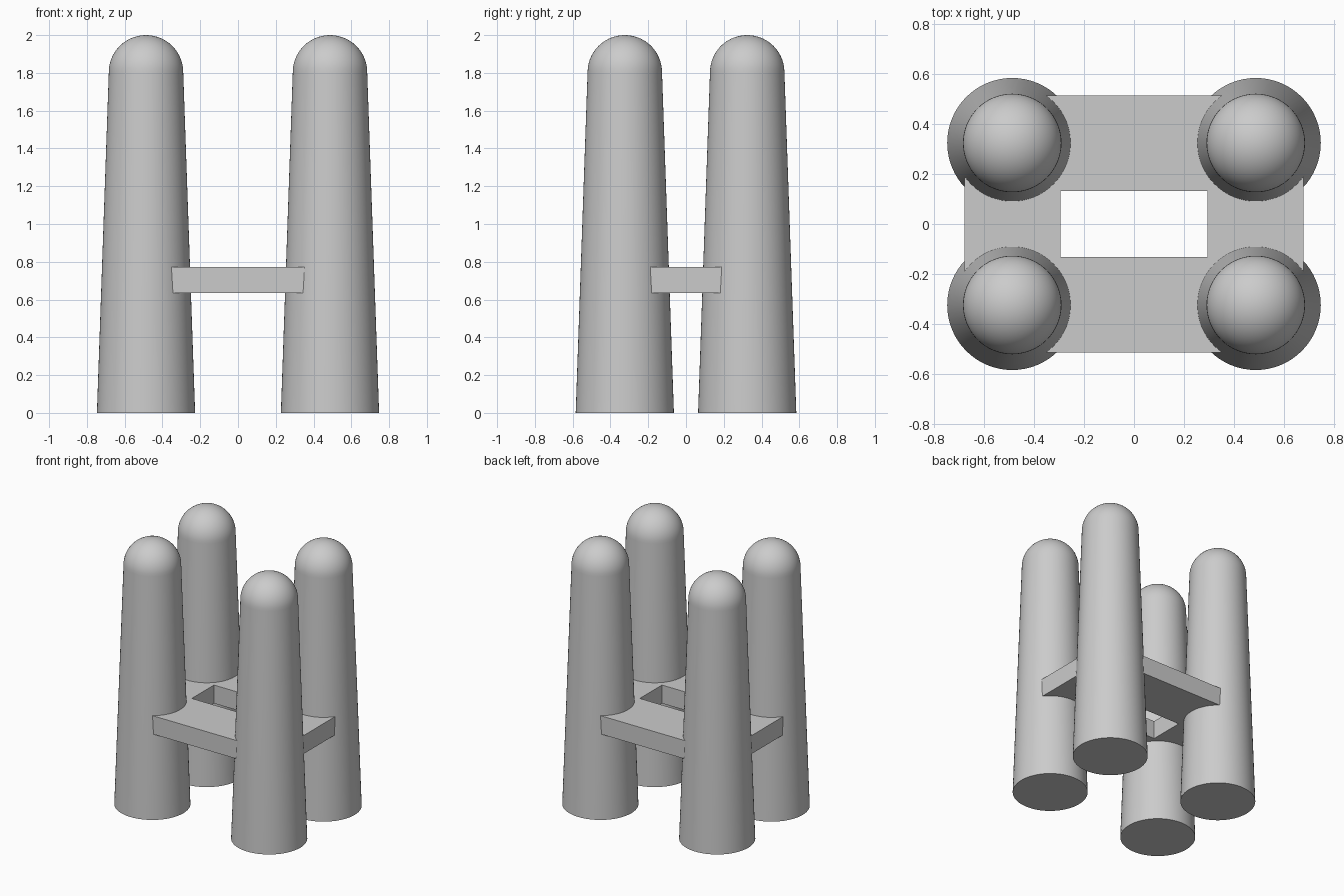
import bpy, bmesh, math

if "Cube" in bpy.data.objects:
    bpy.data.objects.remove(bpy.data.objects["Cube"])

CX, CY = 0.487, 0.324          # column centre offsets
SEGMENTS = 64

grey = bpy.data.materials.new("light_grey")
grey.diffuse_color = (0.6, 0.6, 0.6, 1)
grey.use_nodes = True
grey.node_tree.nodes["Principled BSDF"].inputs["Base Color"].default_value = grey.diffuse_color


def make_object(name, bm):
    bmesh.ops.recalc_face_normals(bm, faces=bm.faces)
    mesh = bpy.data.meshes.new(name)
    bm.to_mesh(mesh)
    bm.free()
    mesh.materials.append(grey)
    obj = bpy.data.objects.new(name, mesh)
    bpy.context.collection.objects.link(obj)
    return obj


def column(name, x, y):
    # Tapered shaft with a rounded cap, lathed from one profile
    profile = [(0, 0), (0.26, 0)]
    steps = 14
    for i in range(steps + 1):
        a = math.pi / 2 * i / steps
        profile.append((0.197 * math.cos(a), 1.804 + 0.196 * math.sin(a)))
    profile[-1] = (0, 2)
    bm = bmesh.new()
    verts = [bm.verts.new((r, 0, z)) for r, z in profile]
    edges = [bm.edges.new(pair) for pair in zip(verts, verts[1:])]
    bmesh.ops.spin(bm, geom=verts + edges, cent=(0, 0, 0), axis=(0, 0, 1),
                   angle=2 * math.pi, steps=SEGMENTS)
    bmesh.ops.remove_doubles(bm, verts=bm.verts, dist=0.0001)
    obj = make_object(name, bm)
    obj.location = (x, y, 0)
    bpy.ops.object.select_all(action='DESELECT')
    bpy.context.view_layer.objects.active = obj
    obj.select_set(True)
    bpy.ops.object.shade_smooth_by_angle(angle=math.radians(35))


def frame(name, z0, z1):
    # Flat ring joining the columns; its cut corners end inside them
    ix, iy, ox, oy = 0.293, 0.132, 0.677, 0.514
    bm = bmesh.new()
    inner, outer = [], []
    for sx, sy in ((1, 1), (-1, 1), (-1, -1), (1, -1)):
        inner.append(bm.verts.new((sx * ix, sy * iy, z0)))
        ends = [(sx * ox, sy * CY), (sx * CX, sy * oy)]
        if sx * sy < 0:
            ends.reverse()
        outer.append([bm.verts.new((x, y, z0)) for x, y in ends])
    for i in range(4):
        j = (i + 1) % 4
        bm.faces.new((inner[i], outer[i][0], outer[i][1]))
        bm.faces.new((inner[i], outer[i][1], outer[j][0], inner[j]))
    top = bmesh.ops.extrude_face_region(bm, geom=bm.faces[:], use_keep_orig=True)
    moved = [g for g in top["geom"] if isinstance(g, bmesh.types.BMVert)]
    bmesh.ops.translate(bm, verts=moved, vec=(0, 0, z1 - z0))
    make_object(name, bm)


# Four columns
for side, sx in (("left", -1), ("right", 1)):
    for depth, sy in (("front", -1), ("back", 1)):
        column(f"{depth}_{side}_column", sx * CX, sy * CY)

# Connecting frame
frame("connecting_frame", 0.635, 0.773)
